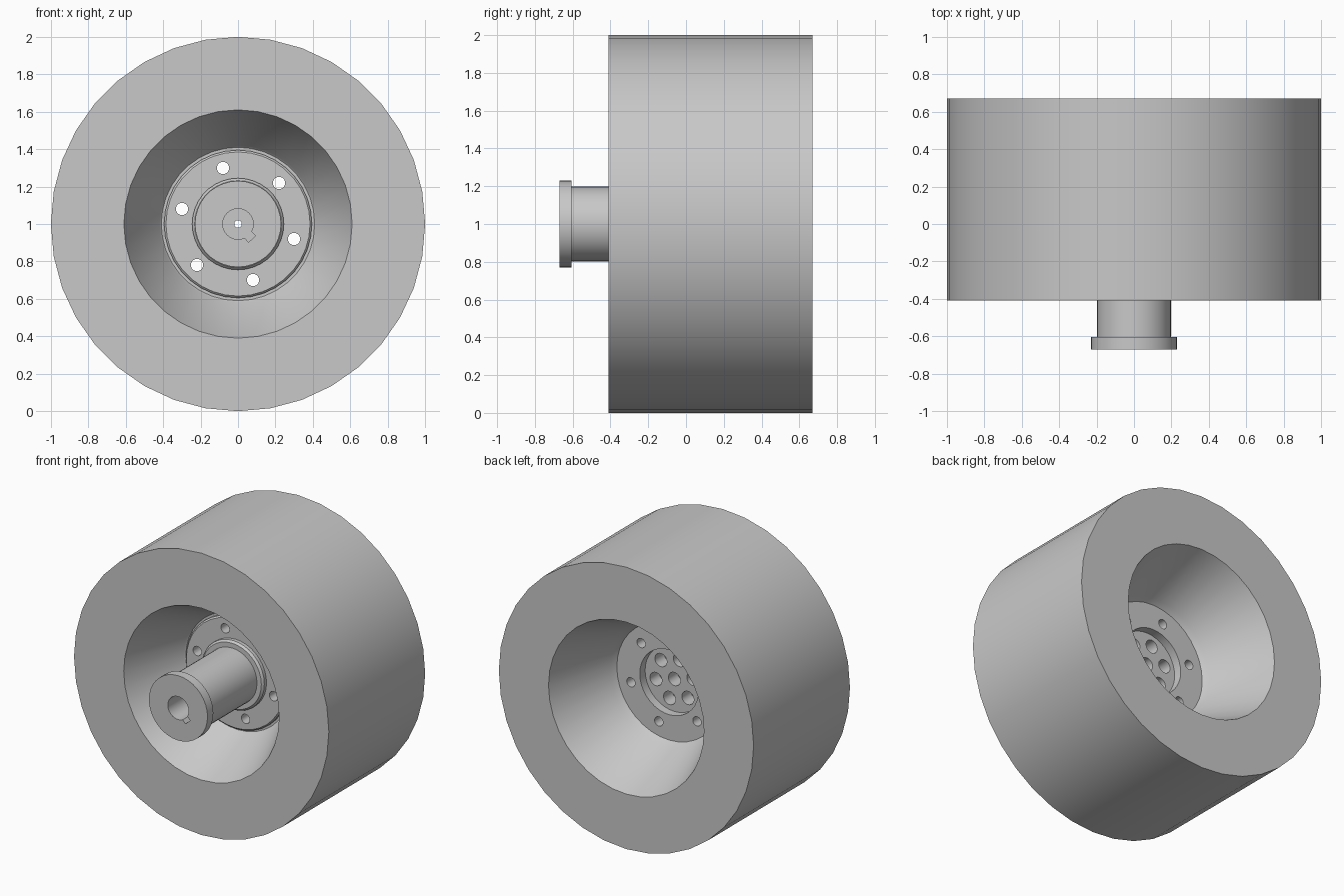
import bpy, bmesh
from math import cos, sin, tau, radians
from mathutils import Matrix, Vector

cube = bpy.data.objects.get("Cube")
if cube:
    bpy.data.objects.remove(cube)

SIDES = 36
CENTRE = Vector((0, 0, 1))

grey = bpy.data.materials.new("plain grey")
grey.use_nodes = True
colour = (0.58, 0.58, 0.58, 1)
grey.diffuse_color = colour
grey.node_tree.nodes["Principled BSDF"].inputs["Base Color"].default_value = colour


def make_object(name, bm):
    bmesh.ops.recalc_face_normals(bm, faces=bm.faces)
    mesh = bpy.data.meshes.new(name)
    bm.to_mesh(mesh)
    bm.free()
    mesh.materials.append(grey)
    obj = bpy.data.objects.new(name, mesh)
    bpy.context.collection.objects.link(obj)
    return obj


def lathe(name, profile, closed=False):
    """Turn (radius, y) points around the axle; open profiles get flat end caps."""
    bm = bmesh.new()
    rings = []
    for r, y in profile:
        angles = [tau * i / SIDES for i in range(SIDES)]
        rings.append([bm.verts.new((r * cos(a), y, 1 + r * sin(a))) for a in angles])
    pairs = list(zip(rings, rings[1:]))
    if closed:
        pairs.append((rings[-1], rings[0]))
    for a, b in pairs:
        for i in range(SIDES):
            j = (i + 1) % SIDES
            bm.faces.new((a[i], a[j], b[j], b[i]))
    if not closed:
        bm.faces.new(rings[0])
        bm.faces.new(rings[-1])
    return make_object(name, bm)


def drill(radius, y0, y1, offset=0, angle=0):
    """Round cutter along the axle direction."""
    bm = bmesh.new()
    bmesh.ops.create_cone(bm, cap_ends=True, segments=24, radius1=radius, radius2=radius,
                          depth=y1 - y0)
    a = radians(angle)
    place = Vector((offset * cos(a), (y0 + y1) / 2, offset * sin(a))) + CENTRE
    bm.transform(Matrix.Translation(place) @ Matrix.Rotation(radians(90), 4, 'X'))
    return make_object("drill_cutter", bm)


def key_cutter(angle):
    """Box cutter for the keyway beside the bore."""
    bm = bmesh.new()
    bmesh.ops.create_cube(bm, size=1)
    bm.transform(Matrix.Translation(CENTRE) @ Matrix.Rotation(radians(-angle), 4, 'Y')
                 @ Matrix.Translation((0.055, -0.45, 0))
                 @ Matrix.Diagonal((0.11, 0.6, 0.05, 1)))
    return make_object("keyway_cutter", bm)


def cut(obj, cutter):
    cutter.hide_render = True
    mod = obj.modifiers.new("cut", 'BOOLEAN')
    mod.operation = 'DIFFERENCE'
    mod.solver = 'EXACT'
    mod.object = cutter
    bpy.context.view_layer.objects.active = obj
    bpy.ops.object.modifier_apply(modifier=mod.name)
    bpy.data.objects.remove(cutter)


# Thick roller with a conical dish on each side
roller = lathe("roller_body", [
    (1, -0.41), (1, 0.67), (0.61, 0.67), (0.435, 0.225), (0.41, 0.19),
    (0.41, 0.0), (0.42, -0.01), (0.61, -0.41)], closed=True)

# Hub disc, raised collar, hollow shaft and its end flange
hub = lathe("hub_and_shaft", [
    (0.23, -0.67), (0.23, -0.605), (0.198, -0.605), (0.198, -0.07),
    (0.232, -0.07), (0.245, -0.055), (0.245, -0.03), (0.385, -0.03),
    (0.395, -0.02), (0.395, 0.0), (0.425, 0.0), (0.425, 0.19),
    (0.23, 0.19), (0.23, 0.13)])

# Bore with keyway, and a narrow hole along the whole axle
cut(hub, drill(0.082, -0.8, -0.15))
cut(hub, key_cutter(-47))
cut(hub, drill(0.02, -0.3, 0.3))

# Bolt holes through the disc, and blind holes in the rear recess
cut(hub, drill(0.047, 0.03, 0.3))
for k in range(6):
    cut(hub, drill(0.033, -0.2, 0.4, 0.31, 45 + 60 * k))
    cut(hub, drill(0.047, 0.03, 0.3, 0.15, 45 + 60 * k))

# Smooth walls with sharp rims
for obj in (roller, hub):
    bpy.ops.object.select_all(action='DESELECT')
    obj.select_set(True)
    bpy.context.view_layer.objects.active = obj
    bpy.ops.object.shade_smooth_by_angle(angle=radians(30))
